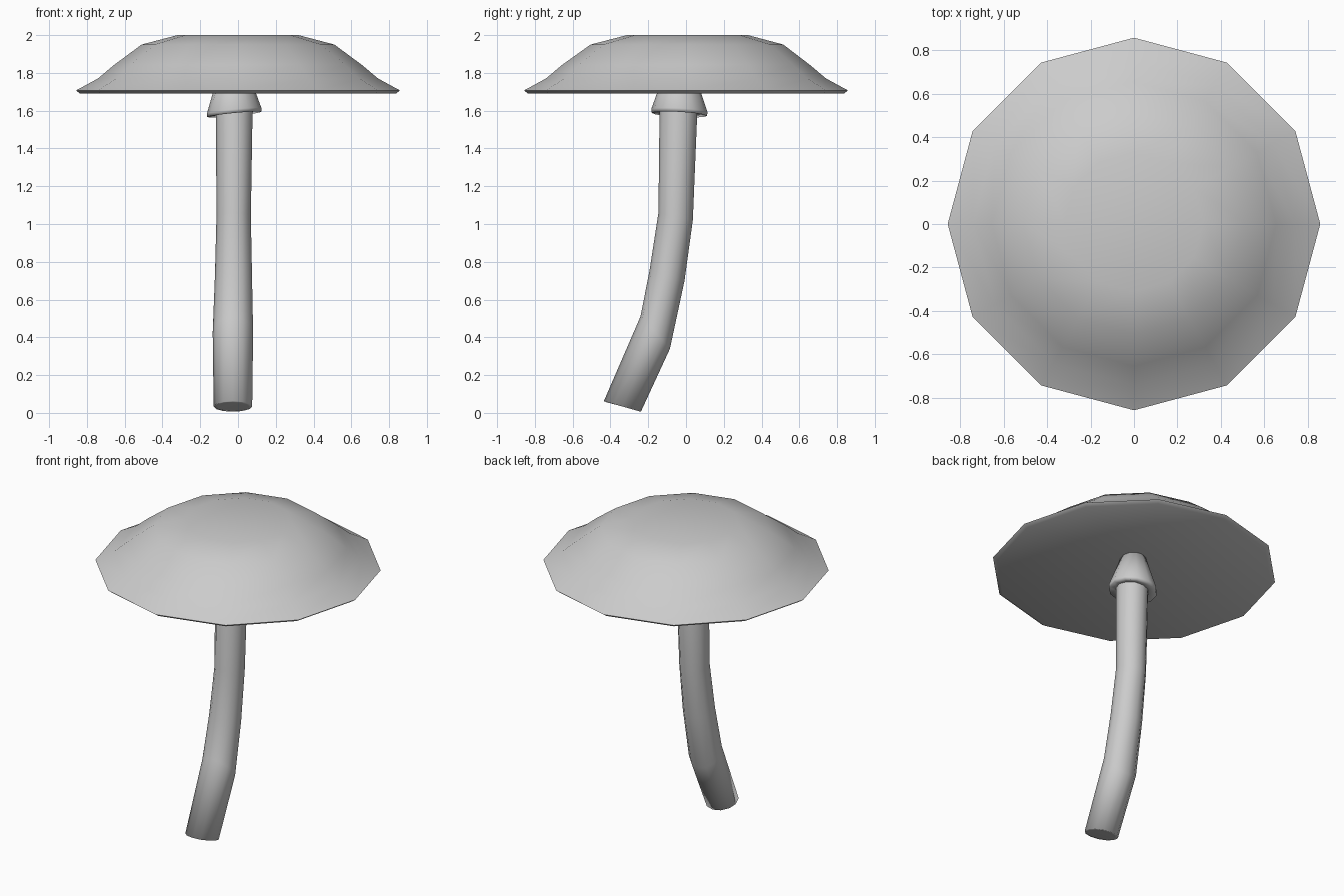
import bpy, bmesh
from math import cos, sin, pi, radians

if "Cube" in bpy.data.objects:
    bpy.data.objects.remove(bpy.data.objects["Cube"])

SIDES = 12


def loft(name, rings, sides=SIDES, angle=40):
    """Skin rings given as (centre, half-axis a, half-axis b), capping both ends.
    A ring with no axes is a single pole point."""
    bm = bmesh.new()
    loops = []
    for c, a, b in rings:
        if a is None:
            loops.append([bm.verts.new(c)])
            continue
        loops.append([bm.verts.new([c[k] + cos(t) * a[k] + sin(t) * b[k] for k in range(3)])
                      for t in (2 * pi * i / sides for i in range(sides))])
    for lo, hi in zip(loops, loops[1:]):
        for i in range(sides):
            j = (i + 1) % sides
            if len(lo) == 1:
                bm.faces.new((lo[0], hi[j], hi[i]))
            elif len(hi) == 1:
                bm.faces.new((lo[i], lo[j], hi[0]))
            else:
                bm.faces.new((lo[i], lo[j], hi[j], hi[i]))
    for end in (loops[0], loops[-1]):
        if len(end) > 1:
            bm.faces.new(end)
    bmesh.ops.recalc_face_normals(bm, faces=bm.faces)
    mesh = bpy.data.meshes.new(name)
    bm.to_mesh(mesh)
    bm.free()
    ob = bpy.data.objects.new(name, mesh)
    bpy.context.collection.objects.link(ob)
    bpy.ops.object.select_all(action='DESELECT')
    ob.select_set(True)
    bpy.context.view_layer.objects.active = ob
    bpy.ops.object.shade_smooth_by_angle(angle=radians(angle))
    return ob


# Cap: hollow underneath, thin rim, flat-topped dome (radius, z, y shift)
profile = [(0.835, 1.69, 0), (0.858, 1.707, 0), (0.742, 1.77, 0), (0.655, 1.843, 0),
           (0.51, 1.95, 0.005), (0.32, 2.0, 0.008)]
loft("mushroom_cap",
     [((0, 0, 1.815), None, None)]
     + [((0, y, z), (r, 0, 0), (0, r, 0)) for r, z, y in profile], angle=100)

# Stem: bent tube; each row is centre x, y, z, x radius, and tilted half-axis y, z
path = [(-0.027, -0.337, 0.034, 0.085, 0.082, -0.022),
        (-0.027, -0.337, 0.034, 0.102, 0.098, -0.028),
        (-0.027, -0.163, 0.425, 0.107, 0.078, -0.085),
        (-0.024, -0.100, 0.730, 0.098, 0.092, -0.030),
        (-0.023, -0.055, 1.040, 0.091, 0.091, -0.020),
        (-0.020, -0.040, 1.600, 0.097, 0.100, 0.0),
        (-0.020, -0.035, 1.800, 0.065, 0.065, 0.0)]
loft("stem", [((x, y, z), (rx, 0, 0), (0, hy, hz)) for x, y, z, rx, hy, hz in path], angle=120)

# Collar: slightly tilted flared ring under the cap
loft("stem_collar",
     [((-0.02, -0.035, 1.590), (0.1, 0, 0.011), (0, 0.1, -0.006)),
      ((-0.02, -0.035, 1.580), (0.143, 0, 0.014), (0, 0.146, -0.008)),
      ((-0.02, -0.035, 1.600), (0.144, 0, 0.014), (0, 0.149, -0.008)),
      ((-0.025, -0.035, 1.82), (0.073, 0, 0), (0, 0.073, 0))], angle=120)
